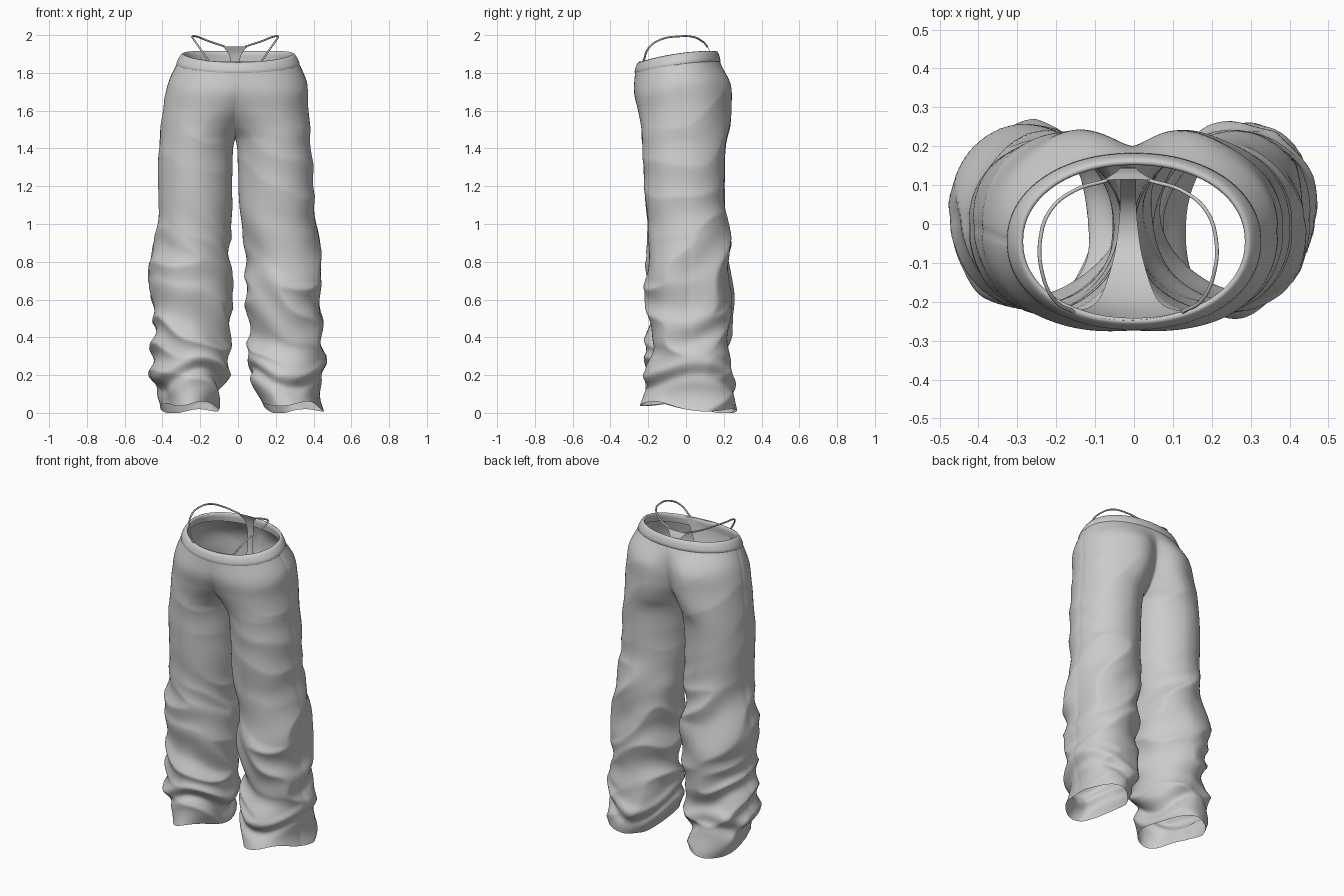
import bpy, bmesh, math
from mathutils import Vector, noise

if "Cube" in bpy.data.objects:
    bpy.data.objects.remove(bpy.data.objects["Cube"])

# Leg profile: z, left outer, left inner, right outer, right inner, front y, back y
# (x measured from the mid plane; a negative inner edge means both legs merge)
PROFILE = [
    (0.00, .40, .09, .47, .135, -.24, .265),
    (0.10, .435, .055, .465, .085, -.22, .25),
    (0.20, .445, .04, .47, .075, -.215, .23),
    (0.30, .44, .04, .47, .07, -.20, .22),
    (0.50, .43, .035, .46, .07, -.205, .228),
    (0.70, .43, .03, .46, .055, -.205, .235),
    (0.90, .42, .02, .44, .04, -.205, .235),
    (1.10, .41, .02, .42, .025, -.215, .205),
    (1.30, .41, .015, .415, .015, -.225, .205),
    (1.45, .40, 0, .40, 0, -.235, .215),
    (1.52, .395, -.06, .395, -.06, -.24, .222),
    (1.60, .385, -.15, .385, -.15, -.255, .228),
    (1.70, .37, -.24, .37, -.24, -.275, .225),
    (1.80, .325, -.325, .325, -.325, -.27, .18)]
CROTCH, WAIST = 1.45, 1.80
N, E = 104, 0.95


def smooth(a, b, v):
    t = max(0, min(1, (v - a) / (b - a)))
    return t * t * (3 - 2 * t)


def sample(table, z, col):
    """Smooth cubic interpolation of one profile column."""
    i = 0
    while i < len(table) - 2 and z > table[i + 1][0]:
        i += 1

    def slope(k):
        a, b = table[max(k - 1, 0)], table[min(k + 1, len(table) - 1)]
        return (b[col] - a[col]) / (b[0] - a[0])
    h = table[i + 1][0] - table[i][0]
    t = (z - table[i][0]) / h
    p, q = table[i][col], table[i + 1][col]
    return (p * (2*t**3 - 3*t**2 + 1) + q * (3*t**2 - 2*t**3)
            + h * slope(i) * (t**3 - 2*t**2 + t) + h * slope(i + 1) * (t**3 - t**2))


def waist_rise(y):
    t = max(0, min(1, (y + .27) / .44))
    return 0.06 * (1 - (1 - t) ** 2)


def fold(x, y, z, side):
    """Diagonal cloth folds, strong on the lower leg."""
    slant = side * (.45 * x - .1) - .2 * y * side
    warp = .07 * noise.noise(Vector((x * 4, y * 4, z * 3 + 7)))
    h = z + slant + warp
    p = Vector((x * 2.4, y * 2.4, h * 5.2))
    big = 1 - 2.6 * abs(noise.noise(p + Vector((3.1 * side, 0, 1.7))))
    soft = noise.noise(p * .7 + Vector((0, 5 * side, 9)))
    amp = .029 * (1 - smooth(.7, 1.25, z)) + .005
    return amp * (.75 * big + .8 * soft - .3)


def make_object(name, bm, merge=0.0):
    if merge:
        bmesh.ops.remove_doubles(bm, verts=bm.verts, dist=merge)
    bmesh.ops.recalc_face_normals(bm, faces=bm.faces)
    me = bpy.data.meshes.new(name)
    bm.to_mesh(me)
    bm.free()
    ob = bpy.data.objects.new(name, me)
    bpy.context.collection.objects.link(ob)
    for f in me.polygons:
        f.use_smooth = True
    return ob


def skin(bm, rows, closed=False):
    rows = [[bm.verts.new(p) for p in r] for r in rows]
    n = len(rows[0])
    for a, b in zip(rows, rows[1:]):
        for j in range(n if closed else n - 1):
            k = (j + 1) % n
            bm.faces.new((a[j], a[k], b[k], b[j]))


def leg_row(z, side):
    c = 1 if side < 0 or z >= CROTCH else 3
    outer, inner = sample(PROFILE, z, c), sample(PROFILE, z, c + 1)
    yf, yb = sample(PROFILE, z, 5), sample(PROFILE, z, 6)
    if z >= CROTCH:
        inner = min(inner, 0)
    cx, rx = (outer + inner) / 2, (outer - inner) / 2
    yc, ry = (yf + yb) / 2, (yb - yf) / 2
    e_in = E + .2 * (1 - smooth(1.5, 1.75, z))      # inner thigh is more pointed
    start = math.acos(min(1, max(0, cx / rx) ** (1 / e_in))) if inner < 0 else 0
    mid = -.015 * (1 - smooth(1.5, 1.8, z))
    row = []
    for j in range(N + 1):
        u = j / N
        a = start + (2 * math.pi - 2 * start) * u
        ca, sa = math.cos(a), math.sin(a)
        x = cx - rx * math.copysign(abs(ca) ** (e_in if ca > 0 else E), ca)
        y = yc - ry * math.copysign(abs(sa) ** E, sa)
        edge = min(1, 5 * u, 5 * (1 - u))
        f = 1 + (edge - 1) * smooth(1.2, CROTCH, z)
        f *= 1 - smooth(1.68, 1.8, z)
        d = fold(x, y, z, side) * f
        d -= .003 * math.exp(-((u - .5) * 110) ** 2)          # side seam
        # slumped cuff: the leg bags out over a tucked step
        step = .17 + .06 * math.sin(a * 2 + side)
        d += .012 * math.exp(-((z - step - .04) / .035) ** 2) \
            - .016 * math.exp(-((z - step + .03) / .035) ** 2)
        x, y = x - d * ca, y - d * sa
        # buttocks: rounded cheeks with a cleft between
        if sa < 0:
            y += (.014 * math.exp(-((x - .15) / .09) ** 2) - .022 * math.exp(-(x / .06) ** 2)) \
                * smooth(1.4, 1.55, z) * (1 - smooth(1.68, 1.8, z))
        if j in (0, N) and inner <= 0:
            x = 0
        hem = (.028 + .024 * sa + .014 * math.sin(3 * a + side)) \
            * (1 - smooth(0, .45, z))
        zz = z + max(0, hem) + waist_rise(y) * smooth(1.45, 1.8, z)
        row.append((mid + side * x, y, zz))
    return row


# Trousers: two lofted legs that merge into the seat above the crotch
heights = [CROTCH * i / 130 for i in range(131)]
heights += [CROTCH + (WAIST - CROTCH) * (i / 50) ** 1.6 for i in range(1, 51)]
bm = bmesh.new()
for side in (-1, 1):
    skin(bm, [leg_row(z, side) for z in heights])
make_object("trousers", bm, .0008)

# Waistband: flat band with a rolled top, swept round the waist (inset, height)
band = [(.003, -.004), (-.003, .003), (-.003, .018), (.000, .038), (.005, .052),
        (.013, .057), (.021, .050), (.024, .03), (.026, 0)]
bm = bmesh.new()
rows = []
for inset, h in band:
    row = []
    for j in range(128):
        a = 2 * math.pi * j / 128
        ca, sa = math.cos(a), math.sin(a)
        px, py = math.copysign(abs(ca) ** E, ca), math.copysign(abs(sa) ** E, sa)
        y0 = -.045 + .225 * py
        row.append(((.325 - inset - .38 * h) * px, -.045 + (.225 - inset - .15 * h) * py,
                    WAIST + h + waist_rise(y0)))
    rows.append(row)
skin(bm, rows, closed=True)
make_object("waistband", bm)

# Underwear panel: strip from the front, under the crotch, up to the back (run, y, z, half width)
path = [(0, -.248, 1.86, .165), (1, -.24, 1.75, .125), (2, -.20, 1.62, .075),
        (3, -.10, 1.51, .04), (4, -.01, 1.485, .025), (5, .07, 1.53, .02),
        (6, .13, 1.66, .02), (7, .145, 1.80, .02), (8, .135, 1.89, .03),
        (9, .115, 1.94, .065)]
bm = bmesh.new()
rows = []
for i in range(55):
    t = i / 6
    y, z, w = (sample(path, t, c) for c in (1, 2, 3))
    curve = 1.2 if t < 4 else -.8
    rows.append([(-.015 + w * s / 6, y + curve * (w * s / 6) ** 2, z) for s in range(-6, 7)])
skin(bm, rows)
make_object("underwear_panel", bm)

# Hip straps: thin cords over each hip joining the panel's front and back
for side, name in ((-1, "left_hip_strap"), (1, "right_hip_strap")):
    cu = bpy.data.curves.new(name, 'CURVE')
    cu.dimensions = '3D'
    cu.bevel_depth = .005
    cu.bevel_resolution = 2
    sp = cu.splines.new('BEZIER')
    pts = [(.14, -.226, 1.86), (.19, -.195, 1.935), (.22, -.13, 1.978), (.226, -.04, 1.993),
           (.20, .035, 1.991), (.14, .085, 1.968), (.055, .112, 1.94)]
    sp.bezier_points.add(len(pts) - 1)
    for bp, p in zip(sp.bezier_points, pts):
        bp.co = (-.015 + side * p[0], p[1], p[2])
        bp.handle_left_type = bp.handle_right_type = 'AUTO'
    ob = bpy.data.objects.new(name, cu)
    bpy.context.collection.objects.link(ob)
